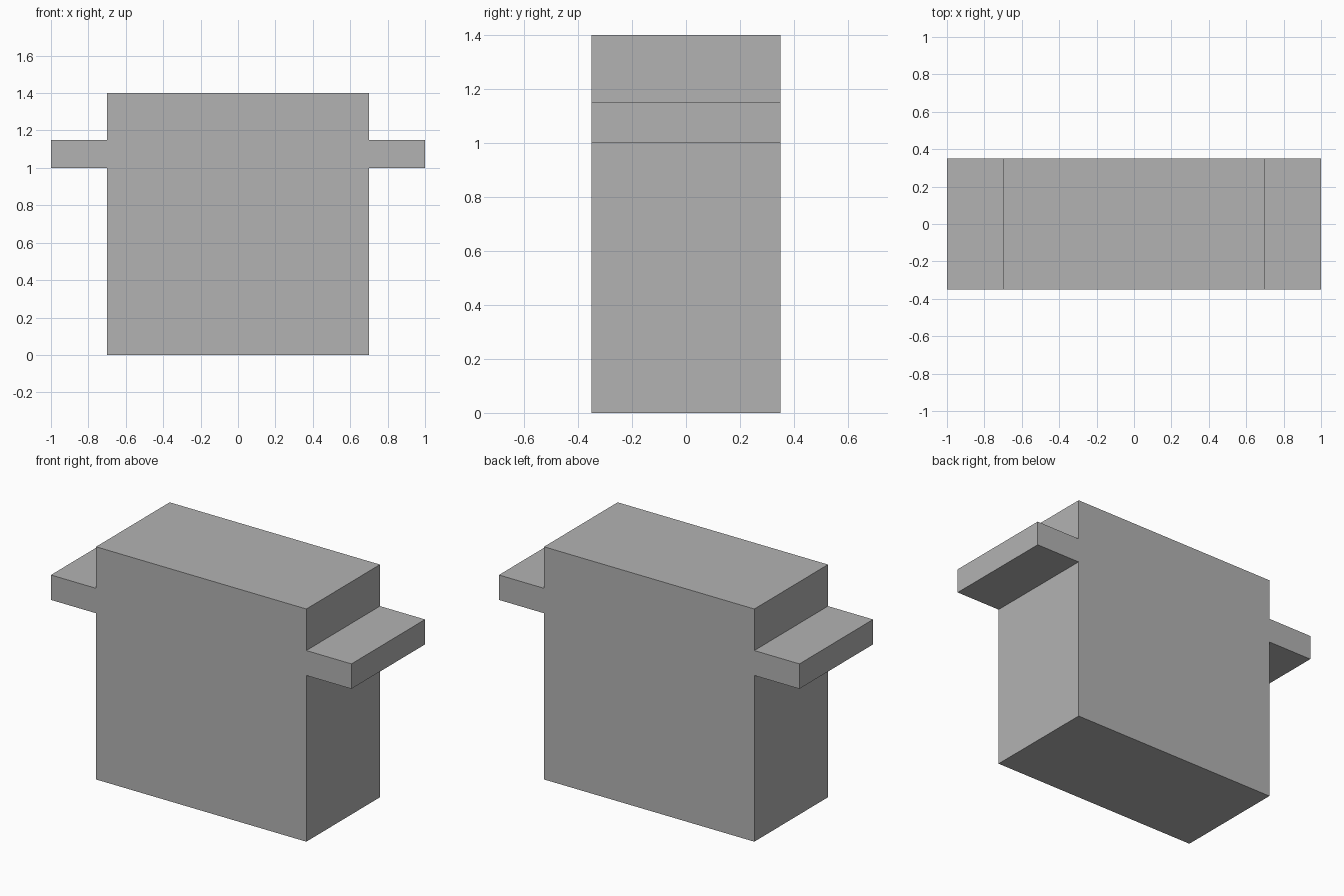
import bpy
import bmesh

cube = bpy.data.objects.get("Cube")
if cube:
    bpy.data.objects.remove(cube, do_unlink=True)

# Plain grey material
grey = bpy.data.materials.new("plain_grey")
grey.use_nodes = True
colour = (0.45, 0.45, 0.45, 1)
grey.diffuse_color = colour
grey.node_tree.nodes["Principled BSDF"].inputs["Base Color"].default_value = colour

BODY_X, ARM_X, DEPTH = 0.70, 1.0, 0.70
ARM_LOW, ARM_HIGH, TOP = 1.0, 1.15, 1.40

# Front outline: right half going up, then its mirror going down
half = [(BODY_X, 0), (BODY_X, ARM_LOW), (ARM_X, ARM_LOW),
        (ARM_X, ARM_HIGH), (BODY_X, ARM_HIGH), (BODY_X, TOP)]
outline = half + [(-x, z) for x, z in reversed(half)]

# Block with side ledges: one outline extruded from front to back
bm = bmesh.new()
front = bm.faces.new([bm.verts.new((x, -DEPTH / 2, z)) for x, z in outline])
result = bmesh.ops.extrude_face_region(bm, geom=[front], use_keep_orig=True)
back_verts = [v for v in result["geom"] if isinstance(v, bmesh.types.BMVert)]
bmesh.ops.translate(bm, verts=back_verts, vec=(0, DEPTH, 0))
bmesh.ops.recalc_face_normals(bm, faces=bm.faces)

mesh = bpy.data.meshes.new("block_with_side_ledges")
bm.to_mesh(mesh)
bm.free()
mesh.materials.append(grey)
block = bpy.data.objects.new("block_with_side_ledges", mesh)
bpy.context.collection.objects.link(block)
